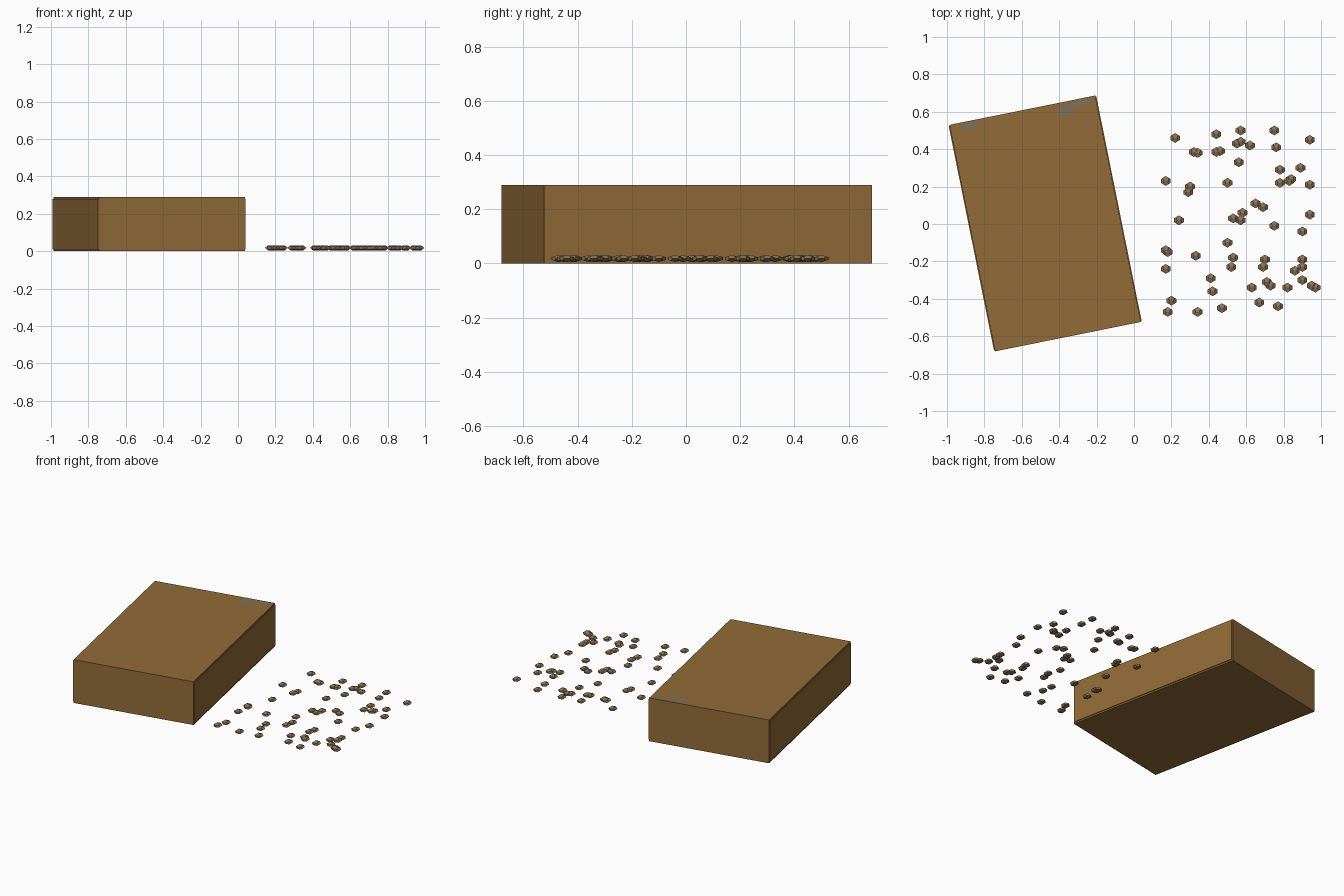
import bpy
import bmesh
import math
from mathutils import Matrix, Vector

default = bpy.data.objects.get("Cube")
if default:
    bpy.data.objects.remove(default, do_unlink=True)


def make_material(name, colour):
    mat = bpy.data.materials.new(name)
    mat.use_nodes = True
    mat.diffuse_color = (*colour, 1)
    mat.node_tree.nodes["Principled BSDF"].inputs["Base Color"].default_value = (*colour, 1)
    return mat


cardboard = make_material("cardboard brown", (0.285, 0.145, 0.04))
stone = make_material("stone tan", (0.258, 0.171, 0.09))
dust = make_material("dusty grey", (0.2, 0.165, 0.11))


def add_object(name, bm, material):
    bmesh.ops.recalc_face_normals(bm, faces=bm.faces)
    mesh = bpy.data.meshes.new(name)
    bm.to_mesh(mesh)
    bm.free()
    mesh.materials.append(material)
    obj = bpy.data.objects.new(name, mesh)
    bpy.context.collection.objects.link(obj)
    return obj


# Box placement: a closed carton turned slightly on the ground
WIDTH, LENGTH, HEIGHT, WALL = 0.805, 1.235, 0.29, 0.01
box_frame = Matrix.Translation((-0.475, 0.003, 0)) @ Matrix.Rotation(math.radians(11.4), 4, "Z")


def add_panel(name, centre, size):
    bm = bmesh.new()
    bmesh.ops.create_cube(bm, size=1, matrix=Matrix.LocRotScale(Vector(centre), None, Vector(size)))
    obj = add_object(name, bm, cardboard)
    obj.matrix_world = box_frame
    return obj


# Side and end walls
wall_height = HEIGHT - 2 * WALL
for side, name in ((-1, "right"), (1, "left")):
    add_panel(name + "_box_wall", (side * (WIDTH - WALL) / 2, 0, HEIGHT / 2),
              (WALL, LENGTH - WALL, wall_height))
for side, name in ((-1, "front"), (1, "back")):
    add_panel(name + "_box_wall", (0, side * (LENGTH - WALL) / 2, HEIGHT / 2),
              (WIDTH - WALL, WALL, wall_height))

# Lid and base sheets, slightly inset from the walls
for z, name in ((HEIGHT - WALL / 2, "box_lid"), (WALL / 2, "box_base")):
    add_panel(name, (0, 0, z), (WIDTH - WALL, LENGTH, WALL))


# Worn grey smudges near the back edge of the lid
def add_smudge(x, y, width, depth):
    bm = bmesh.new()
    bmesh.ops.create_circle(bm, cap_ends=True, segments=9, radius=1)
    obj = add_object("dust_smudge", bm, dust)
    obj.matrix_world = Matrix.LocRotScale(
        Vector((x, y, HEIGHT + 0.001)), box_frame.to_quaternion(), Vector((width, depth, 1)))


add_smudge(-0.88, 0.525, 0.05, 0.018)
add_smudge(-0.37, 0.6, 0.04, 0.03)
add_smudge(-0.3, 0.643, 0.09, 0.015)
add_smudge(-0.25, 0.53, 0.02, 0.008)


# Pebble: a flattened twelve-sided solid built as a hull
def pebble_mesh(radius, flatten):
    t = (1 + math.sqrt(5)) / 2
    r = 1 / t
    points = [(a, b, c) for a in (-1, 1) for b in (-1, 1) for c in (-1, 1)]
    for a in (-1, 1):
        for b in (-1, 1):
            points += [(0, a * t, b * r), (a * r, 0, b * t), (a * t, b * r, 0)]
    bm = bmesh.new()
    for point in points:
        bm.verts.new(Vector(point).normalized() * radius)
    bmesh.ops.convex_hull(bm, input=bm.verts)
    bmesh.ops.dissolve_limit(bm, angle_limit=0.02, verts=bm.verts, edges=bm.edges)
    bmesh.ops.scale(bm, vec=(1, 1, flatten), verts=bm.verts)
    return bm


# Scattered pebbles beside the box
pebble_spots = [
    (.22, .46), (.44, .48), (.57, .5), (.75, .5), (.94, .45), (.32, .385), (.34, .38),
    (.44, .385), (.46, .39), (.55, .43), (.57, .44), (.62, .42), (.76, .41), (.56, .33),
    (.78, .29), (.89, .3), (.17, .23), (.3, .2), (.29, .17), (.5, .22), (.78, .22),
    (.83, .23), (.84, .24), (.94, .21), (.65, .11), (.69, .09), (.24, .02), (.53, .03),
    (.57, .02), (.58, .06), (.75, -.01), (.94, .05), (.9, -.04), (.5, -.1), (.17, -.14),
    (.18, -.15), (.33, -.17), (.17, -.24), (.53, -.18), (.52, -.23), (.7, -.19),
    (.69, -.23), (.9, -.19), (.9, -.23), (.86, -.25), (.9, -.3), (.95, -.33), (.97, -.34),
    (.82, -.34), (.63, -.34), (.71, -.31), (.73, -.33), (.41, -.29), (.42, -.36),
    (.2, -.41), (.18, -.47), (.34, -.47), (.47, -.45), (.67, -.42), (.77, -.44),
]
first = add_object("pebble", pebble_mesh(0.028, 0.5), stone)
for index, (x, y) in enumerate(pebble_spots):
    pebble = first
    if index:
        pebble = bpy.data.objects.new("pebble", first.data)
        bpy.context.collection.objects.link(pebble)
    pebble.location = (x, y, 0.018)
